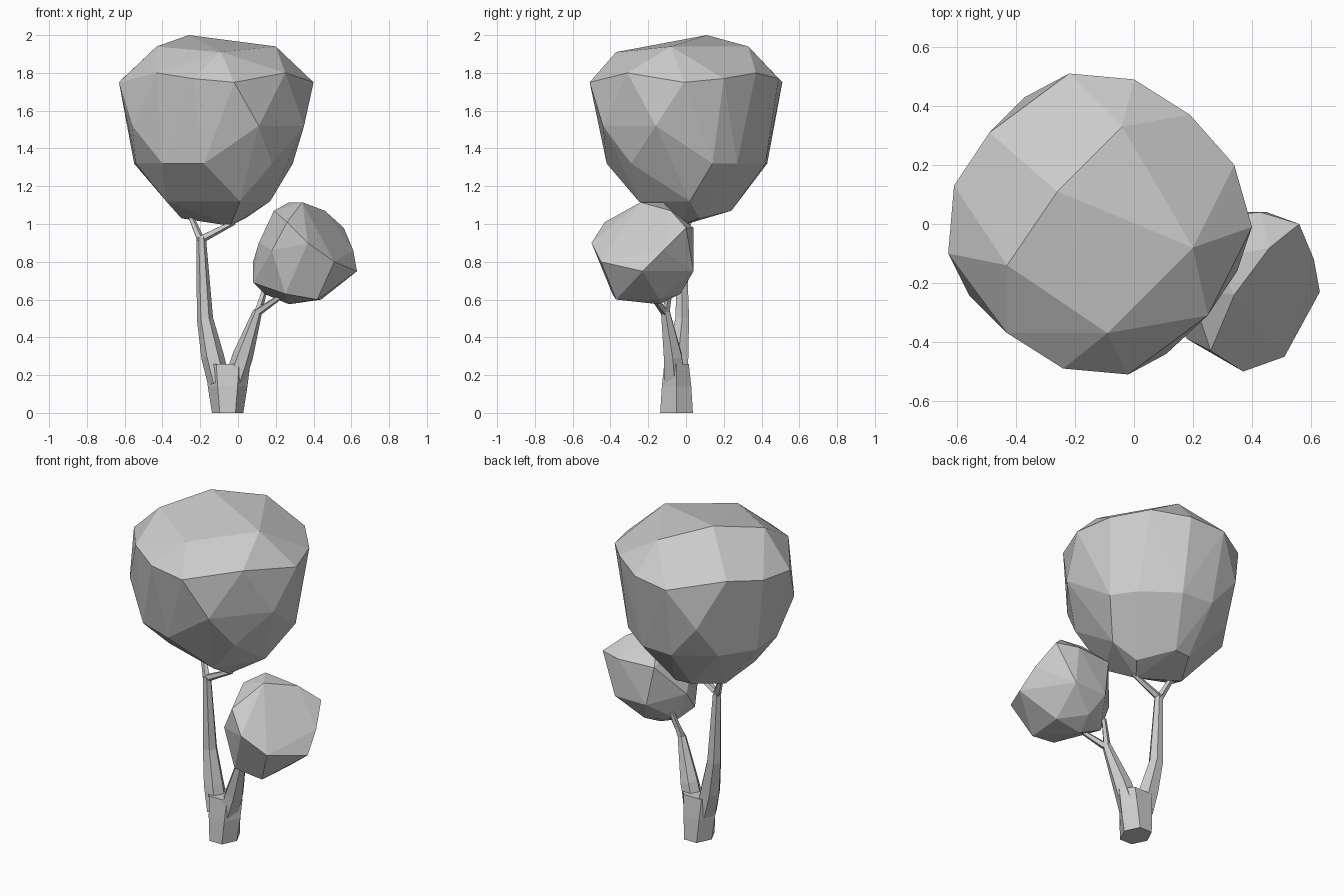
import bpy
import bmesh
import math
from mathutils import Vector

default_cube = bpy.data.objects.get("Cube")
if default_cube:
    bpy.data.objects.remove(default_cube, do_unlink=True)

# One plain material for the whole tree
GREY = (0.6, 0.6, 0.6, 1.0)
grey = bpy.data.materials.new("plain_grey")
grey.use_nodes = True
grey.diffuse_color = GREY
grey.node_tree.nodes["Principled BSDF"].inputs["Base Color"].default_value = GREY


def finish(name, bm):
    """Turn a bmesh into a flat shaded object with outward normals."""
    bmesh.ops.recalc_face_normals(bm, faces=bm.faces[:])
    mesh = bpy.data.meshes.new(name)
    bm.to_mesh(mesh)
    bm.free()
    mesh.materials.append(grey)
    obj = bpy.data.objects.new(name, mesh)
    bpy.context.scene.collection.objects.link(obj)
    return obj


def faceted_crown(name, levels):
    """Wrap a faceted shell around corner points grouped by height."""
    bm = bmesh.new()
    for height, corners in levels.items():
        for x, y in corners:
            bm.verts.new((x, y, height))
    bmesh.ops.convex_hull(bm, input=bm.verts[:], use_existing_faces=False)
    loose = [v for v in bm.verts if not v.link_faces]
    bmesh.ops.delete(bm, geom=loose, context="VERTS")
    bmesh.ops.dissolve_limit(bm, angle_limit=math.radians(3),
                             verts=bm.verts[:], edges=bm.edges[:])
    return finish(name, bm)


def limb(name, path, sides=6):
    """Loft a closed tube along (centre, x radius, y radius) stations."""
    bm = bmesh.new()
    up = Vector((0, 0, 1))
    centres = [Vector(station[0]) for station in path]
    last = len(path) - 1
    rings = []
    for i, (centre, rx, ry) in enumerate(path):
        along = centres[min(i + 1, last)] - centres[max(i - 1, 0)]
        turn = up.rotation_difference(along.normalized())
        ring = []
        for k in range(sides):
            angle = math.tau * k / sides
            offset = Vector((rx * math.cos(angle), ry * math.sin(angle), 0))
            ring.append(bm.verts.new(centres[i] + turn @ offset))
        rings.append(ring)
    for lower, upper in zip(rings, rings[1:]):
        for k in range(sides):
            n = (k + 1) % sides
            bm.faces.new((lower[k], lower[n], upper[n], upper[k]))
    bm.faces.new(rings[0])
    bm.faces.new(rings[-1])
    return finish(name, bm)


# Large crown: sloping top, wide shoulder, tapering underside
faceted_crown("large_crown", {
    2.0: [(-.26, .11)],
    1.94: [(-.04, .33), (-.43, -.14), (.2, -.08)],
    1.91: [(-.09, -.37)],
    1.8: [(-.43, -.37), (.25, -.31), (.19, .37), (-.49, .31)],
    1.77: [(-.24, -.49), (.34, .2), (0, .49), (-.61, .13)],
    1.75: [(-.63, -.1), (-.02, -.51), (.4, -.01), (-.22, .51)],
    1.52: [(-.56, -.24), (.11, -.44), (.35, -.16), (-.37, .43)],
    1.32: [(-.18, -.42), (-.4, -.34), (.18, -.29), (.29, .14), (.2, .27),
           (0, .42), (-.2, .43), (-.42, .29), (-.55, .1), (-.54, -.1)],
    1.12: [(.01, -.25), (.17, .02), (-.38, -.12)],
    1.07: [(-.1, .24), (-.2, .23)],
    1.03: [(-.3, .05), (.04, .07)],
    .99: [(-.04, -.03)],
})

# Small crown: rounder, off to the left side and slightly forward
faceted_crown("small_crown", {
    1.115: [(.34, -.24), (.27, -.12)],
    1.07: [(.19, -.22), (.46, -.08)],
    1.01: [(.26, -.43)],
    .98: [(.56, 0), (.43, .04), (.2, .02)],
    .9: [(.37, -.5), (.11, -.2)],
    .86: [(.61, -.12), (.18, -.39)],
    .8: [(.51, -.45), (.08, -.12)],
    .75: [(.63, -.23), (.24, .04), (.45, .04)],
    .69: [(.08, -.2)],
    .63: [(.25, -.39), (.14, -.12), (.3, -.03)],
    .6: [(.42, -.37), (.44, -.14)],
    .575: [(.27, -.14)],
})

# Trunk, flaring sideways towards the fork
limb("trunk", [
    ((-.055, -.05, 0), .083, .1),
    ((-.055, -.05, .14), .105, .09),
    ((-.055, -.05, .26), .12, .075),
])

# Two main branches rising out of the trunk
limb("right_branch", [
    ((-.1, -.05, .16), .06, .07),
    ((-.135, -.04, .3), .06, .06),
    ((-.175, -.02, .5), .043, .042),
    ((-.195, -.02, .93), .025, .024),
])
limb("left_branch", [
    ((-.02, -.06, .16), .055, .065),
    ((.025, -.07, .3), .055, .055),
    ((.105, -.11, .54), .024, .026),
])

# Thin twigs that carry the crowns: start, end
twigs = {
    "right_outer_twig": ((-.195, -.02, .91), (-.26, .03, 1.06)),
    "right_inner_twig": ((-.195, -.02, .92), (-.02, -.03, 1.01)),
    "left_upper_twig": ((.1, -.11, .52), (.15, -.08, .68)),
    "left_lower_twig": ((.1, -.11, .53), (.23, -.18, .62)),
}
for twig_name, (start, end) in twigs.items():
    limb(twig_name, [(start, .022, .022), (end, .014, .014)], sides=5)
